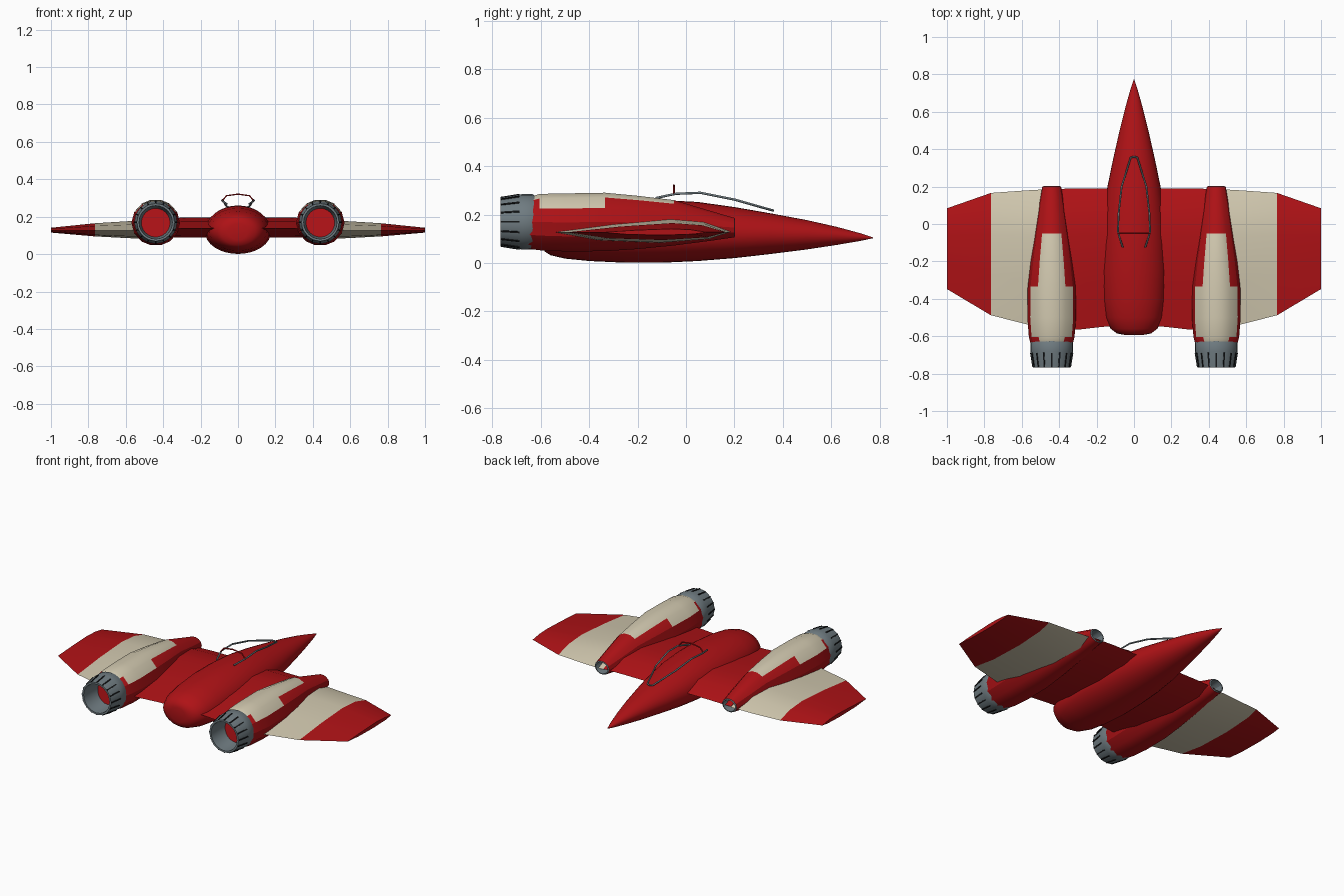
import bpy, bmesh, math
from mathutils import Matrix, Vector

if "Cube" in bpy.data.objects:
    bpy.data.objects.remove(bpy.data.objects["Cube"])


def material(name, rgb):
    m = bpy.data.materials.new(name)
    m.diffuse_color = (*rgb, 1)
    m.use_nodes = True
    m.node_tree.nodes["Principled BSDF"].inputs["Base Color"].default_value = m.diffuse_color
    return m


RED = material("red paint", (0.43, 0.006, 0.008))
CREAM = material("cream paint", (0.64, 0.58, 0.43))
GREY = material("steel grey", (0.16, 0.2, 0.22))
BLACK = material("slot black", (0.008, 0.009, 0.01))
PINK = material("exhaust pink", (0.62, 0.24, 0.5))


def finish(name, bm, mats, angle=None):
    bmesh.ops.recalc_face_normals(bm, faces=bm.faces)
    mesh = bpy.data.meshes.new(name)
    bm.to_mesh(mesh)
    bm.free()
    ob = bpy.data.objects.new(name, mesh)
    bpy.context.collection.objects.link(ob)
    for m in mats:
        mesh.materials.append(m)
    if angle:
        bpy.ops.object.select_all(action='DESELECT')
        ob.select_set(True)
        bpy.context.view_layer.objects.active = ob
        bpy.ops.object.shade_smooth_by_angle(angle=math.radians(angle))
    return ob


def loft(name, rings, mats, rule=None, end_mat=0, angle=None):
    """Skin closed rings; rule(ring, side) gives the material slot."""
    bm = bmesh.new()
    vs = [[bm.verts.new(p) for p in r] for r in rings]
    n = len(vs[0])
    for i in range(len(vs) - 1):
        for j in range(n):
            k = (j + 1) % n
            f = bm.faces.new((vs[i][j], vs[i][k], vs[i + 1][k], vs[i + 1][j]))
            f.material_index = rule(i, j) if rule else 0
    bm.faces.new(vs[0])
    bm.faces.new(vs[-1]).material_index = end_mat
    return finish(name, bm, mats, angle)


def tube(name, pts, mat, radius=0.005):
    cu = bpy.data.curves.new(name, 'CURVE')
    cu.dimensions = '3D'
    cu.bevel_depth = radius
    cu.bevel_resolution = 1
    cu.use_fill_caps = True
    sp = cu.splines.new('POLY')
    sp.points.add(len(pts) - 1)
    for p, c in zip(sp.points, pts):
        p.co = (*c, 1)
    cu.materials.append(mat)
    bpy.context.collection.objects.link(bpy.data.objects.new(name, cu))


# Fuselage: y, half width, bottom, widest height, top
body = [(-0.593, 0.05, 0.075, 0.12, 0.165), (-0.585, 0.092, 0.048, 0.12, 0.19),
        (-0.56, 0.125, 0.032, 0.12, 0.21), (-0.5, 0.152, 0.018, 0.12, 0.23),
        (-0.4, 0.168, 0.008, 0.12, 0.245), (-0.25, 0.177, 0.001, 0.12, 0.257),
        (-0.1, 0.173, 0.001, 0.12, 0.26), (0.05, 0.163, 0.008, 0.12, 0.252),
        (0.2, 0.142, 0.02, 0.12, 0.231), (0.35, 0.111, 0.037, 0.12, 0.205),
        (0.5, 0.077, 0.056, 0.118, 0.177), (0.62, 0.047, 0.074, 0.114, 0.15),
        (0.72, 0.019, 0.091, 0.108, 0.123), (0.772, 0.002, 0.102, 0.104, 0.106)]
rings = []
for y, w, lo, mid, hi in body:
    ring = []
    for j in range(32):
        a = 2 * math.pi * j / 32
        s = math.sin(a)
        ring.append((w * math.cos(a), y, mid + s * ((hi - mid) if s > 0 else (mid - lo))))
    rings.append(ring)
loft("fuselage", rings, [RED], angle=50)

# Wings: aerofoil points as chord fraction and thickness fraction
foil = [(0, 0), (0.33, 0.62), (0.66, 1), (0.85, 0.75), (1, 0),
        (0.88, -0.55), (0.6, -0.85), (0.25, -0.65)]
# x, trailing y, leading y, centre height, half thickness
inner = [(0, -0.54, 0.19, 0.138, 0.057), (0.17, -0.55, 0.19, 0.138, 0.057),
         (0.3, -0.565, 0.19, 0.138, 0.057), (0.44, -0.56, 0.187, 0.134, 0.055)]
outer = [(0.44, -0.565, 0.187, 0.13, 0.056), (0.57, -0.537, 0.18, 0.127, 0.05),
         (0.765, -0.488, 0.166, 0.127, 0.038), (1.0, -0.348, 0.084, 0.127, 0.014)]


def wing_rings(stations, s):
    return [[(s * x, t + u * (l - t), z + v * h) for u, v in foil]
            for x, t, l, z, h in stations]


# Engine body: y, half width, bottom, top
pod = [(-0.645, 0.112, 0.058, 0.28), (-0.605, 0.122, 0.05, 0.288),
       (-0.5, 0.13, 0.045, 0.29), (-0.335, 0.128, 0.046, 0.293),
       (-0.2, 0.112, 0.055, 0.28), (-0.05, 0.09, 0.07, 0.262),
       (0.1, 0.067, 0.09, 0.217), (0.2, 0.05, 0.105, 0.187),
       (0.203, 0.042, 0.111, 0.181), (0.14, 0.037, 0.115, 0.177)]
half = [0, 28, 55, 78, 102, 125, 152]
pod_angles = [math.radians(a) for a in half + [180 + a for a in half]]


def pod_rule(i, j):
    if i >= 7:
        return 2                      # intake lip and duct
    if i in (1, 2) and 1 <= j <= 5:
        return 1                      # wide cream panel
    if i in (0, 3, 4) and 2 <= j <= 4:
        return 1                      # narrow cream strip
    return 0


# Nozzle profile: y, radius
nozzle = [(-0.45, 0.085), (-0.61, 0.1), (-0.635, 0.114), (-0.68, 0.114),
          (-0.767, 0.1), (-0.767, 0.089), (-0.7, 0.086), (-0.5, 0.052)]
CX, CZ = 0.44, 0.17

for s, side in ((-1, "left"), (1, "right")):
    loft(side + "_inner_wing", wing_rings(inner, s), [RED], angle=20)
    loft(side + "_outer_wing", wing_rings(outer, s), [CREAM, RED],
         lambda i, j: int(i == 2), 1, 20)

    rings = []
    for n, (y, w, lo, hi) in enumerate(pod):
        ring = []
        for a in pod_angles:
            # rear edge slants forward toward the top
            yy = y + (0.018 * math.sin(a) if n == 0 else 0)
            ring.append((s * CX + w * math.cos(a), yy,
                         (lo + hi) / 2 + (hi - lo) / 2 * math.sin(a)))
        rings.append(ring)
    loft(side + "_engine", rings, [RED, CREAM, GREY], pod_rule, 1, 25)

    rings = [[(s * CX + r * math.cos(math.pi * j / 12), y,
               CZ + r * math.sin(math.pi * j / 12)) for j in range(24)]
             for y, r in nozzle]
    loft(side + "_nozzle", rings, [GREY, PINK], None, 1, 35)

    # Dark slots between the nozzle petals
    bm = bmesh.new()
    tilt = math.atan2(0.014, 0.087)
    for k in range(16):
        m = (Matrix.Translation((s * CX, 0, CZ))
             @ Matrix.Rotation(2 * math.pi * k / 16, 4, 'Y')
             @ Matrix.Translation((0, -0.727, 0.1065))
             @ Matrix.Rotation(tilt, 4, 'X')
             @ Matrix.Diagonal((0.007, 0.078, 0.006, 1)))
        bmesh.ops.create_cube(bm, size=1, matrix=m)
    finish(side + "_nozzle_slots", bm, [BLACK])

    # Canopy side rail
    tube(side + "_canopy_rail",
         [(0, 0.36, 0.217), (s * 0.018, 0.355, 0.218), (s * 0.066, 0.2, 0.262),
          (s * 0.082, 0.06, 0.29), (s * 0.086, -0.04, 0.286),
          (s * 0.075, -0.08, 0.278), (s * 0.06, -0.125, 0.268)], GREY)

# Canopy hoop
tube("canopy_hoop", [(-0.085, -0.05, 0.284), (-0.062, -0.05, 0.312),
                     (0, -0.05, 0.321), (0.062, -0.05, 0.312),
                     (0.085, -0.05, 0.284)], RED, 0.004)
